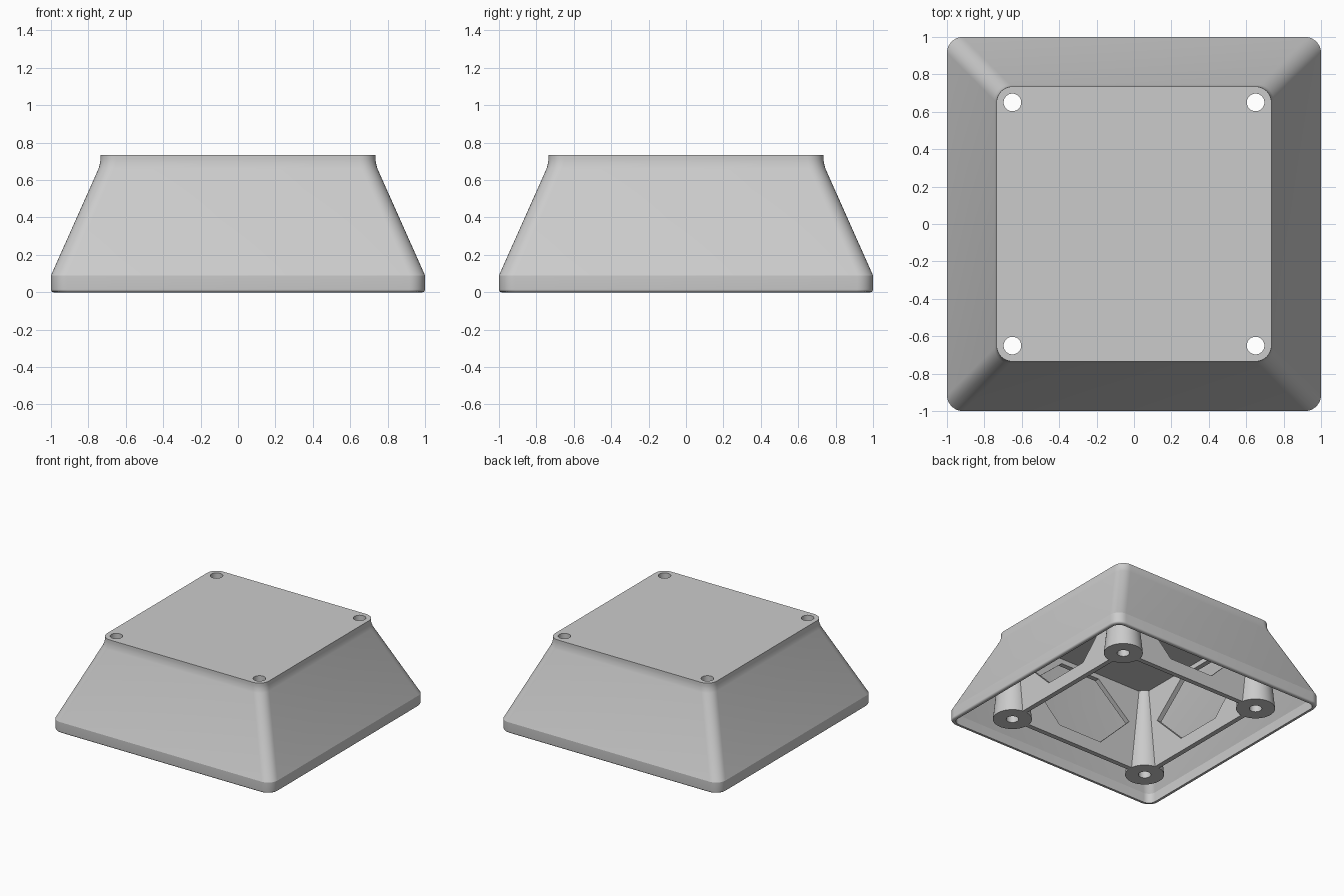
import bpy, bmesh, math
from math import sin, cos, pi, radians

cube = bpy.data.objects.get("Cube")
if cube:
    bpy.data.objects.remove(cube, do_unlink=True)

grey = bpy.data.materials.new("plain_grey")
grey.use_nodes = True
grey.diffuse_color = (0.6, 0.6, 0.6, 1)
grey.node_tree.nodes["Principled BSDF"].inputs["Base Color"].default_value = (0.6, 0.6, 0.6, 1)

POST = 0.65      # distance of the post axes from the centre planes
BORE = 0.047     # radius of the screw holes
CEILING = 0.69   # underside of the top plate
HEIGHT = 0.735


def add_object(name, bm):
    bmesh.ops.recalc_face_normals(bm, faces=bm.faces)
    mesh = bpy.data.meshes.new(name)
    bm.to_mesh(mesh)
    bm.free()
    obj = bpy.data.objects.new(name, mesh)
    bpy.context.collection.objects.link(obj)
    mesh.materials.append(grey)
    return obj


def select_only(obj):
    bpy.ops.object.select_all(action='DESELECT')
    obj.select_set(True)
    bpy.context.view_layer.objects.active = obj


def smooth(obj):
    select_only(obj)
    bpy.ops.object.shade_smooth_by_angle(angle=radians(20))


def bridge(bm, a, b):
    n = len(a)
    for i in range(n):
        bm.faces.new((a[i], a[(i + 1) % n], b[(i + 1) % n], b[i]))


def rounded_square(bm, half, z, radius, steps=8):
    ring = []
    for corner in range(4):
        mid = pi / 4 + corner * pi / 2
        cx = math.copysign(half - radius, cos(mid))
        cy = math.copysign(half - radius, sin(mid))
        for i in range(steps + 1):
            a = corner * pi / 2 + i / steps * pi / 2
            ring.append(bm.verts.new((cx + radius * cos(a), cy + radius * sin(a), z)))
    return ring


def circle(bm, radius, z, sides=48):
    return [bm.verts.new((radius * cos(2 * pi * i / sides),
                          radius * sin(2 * pi * i / sides), z)) for i in range(sides)]


# Hollow housing: inner skin downwards, rounded rim, outer skin upwards
inner = [(0.705, CEILING), (0.712, 0.66), (0.97, 0.08), (0.97, 0)]
rim = [(0.985 + 0.015 * sin(a), 0.015 - 0.015 * cos(a))
       for a in (i * pi / 12 for i in range(7))]
outer = [(1, 0.09), (0.746, 0.66), (0.741, 0.677), (0.737, 0.695),
         (0.735, 0.713), (0.735, HEIGHT)]
bm = bmesh.new()
rings = [rounded_square(bm, h, z, 0.06) for h, z in inner]
rings += [rounded_square(bm, h, z, 0.085) for h, z in rim + outer]
for a, b in zip(rings, rings[1:]):
    bridge(bm, a, b)
bm.faces.new(rings[0])
bm.faces.new(rings[-1])
housing = add_object("housing", bm)

# Four screw holes through the top plate
bm = bmesh.new()
for sx in (-1, 1):
    for sy in (-1, 1):
        low, high = circle(bm, BORE, 0.6), circle(bm, BORE, 0.9)
        bridge(bm, low, high)
        bm.faces.new(low)
        bm.faces.new(high)
        bmesh.ops.translate(bm, verts=low + high, vec=(sx * POST, sy * POST, 0))
cutter = add_object("hole_cutter", bm)
cutter.hide_render = True
cut = housing.modifiers.new("holes", 'BOOLEAN')
cut.operation = 'DIFFERENCE'
cut.solver = 'EXACT'
cut.object = cutter
select_only(housing)
bpy.ops.object.modifier_apply(modifier=cut.name)
bpy.data.objects.remove(cutter, do_unlink=True)
smooth(housing)

# Tapered hollow screw posts under the holes
for side, sx in (("right", -1), ("left", 1)):
    for end, sy in (("front", -1), ("back", 1)):
        bm = bmesh.new()
        tube = [circle(bm, r, z) for r, z in
                ((BORE, 0), (0.147, 0), (0.075, CEILING), (BORE, CEILING))]
        for i in range(4):
            bridge(bm, tube[i], tube[(i + 1) % 4])
        post = add_object(f"{end}_{side}_post", bm)
        post.location = (sx * POST, sy * POST, 0)
        smooth(post)

# Thin upright ribs between the posts, each with a six-sided window
panel = [(-0.59, 0), (0.59, 0), (0.59, 0.7), (-0.59, 0.7)]
window = [(-0.48, 0.39), (-0.2, 0.11), (0.2, 0.11), (0.48, 0.39), (0.18, 0.65), (-0.18, 0.65)]
for i, name in enumerate(("front", "left", "back", "right")):
    curve = bpy.data.curves.new(name + "_rib", 'CURVE')
    curve.dimensions = '2D'
    curve.fill_mode = 'BOTH'
    curve.extrude = 0.02
    for outline in (panel, window):
        spline = curve.splines.new('POLY')
        spline.points.add(len(outline) - 1)
        for point, (u, v) in zip(spline.points, outline):
            point.co = (u, v, 0, 1)
        spline.use_cyclic_u = True
    curve.materials.append(grey)
    rib = bpy.data.objects.new(name + "_rib", curve)
    bpy.context.collection.objects.link(rib)
    turn = i * pi / 2
    rib.rotation_euler = (pi / 2, 0, turn)
    rib.location = (POST * sin(turn), -POST * cos(turn), 0)
    select_only(rib)
    bpy.ops.object.convert(target='MESH')
    bpy.ops.object.shade_flat()
